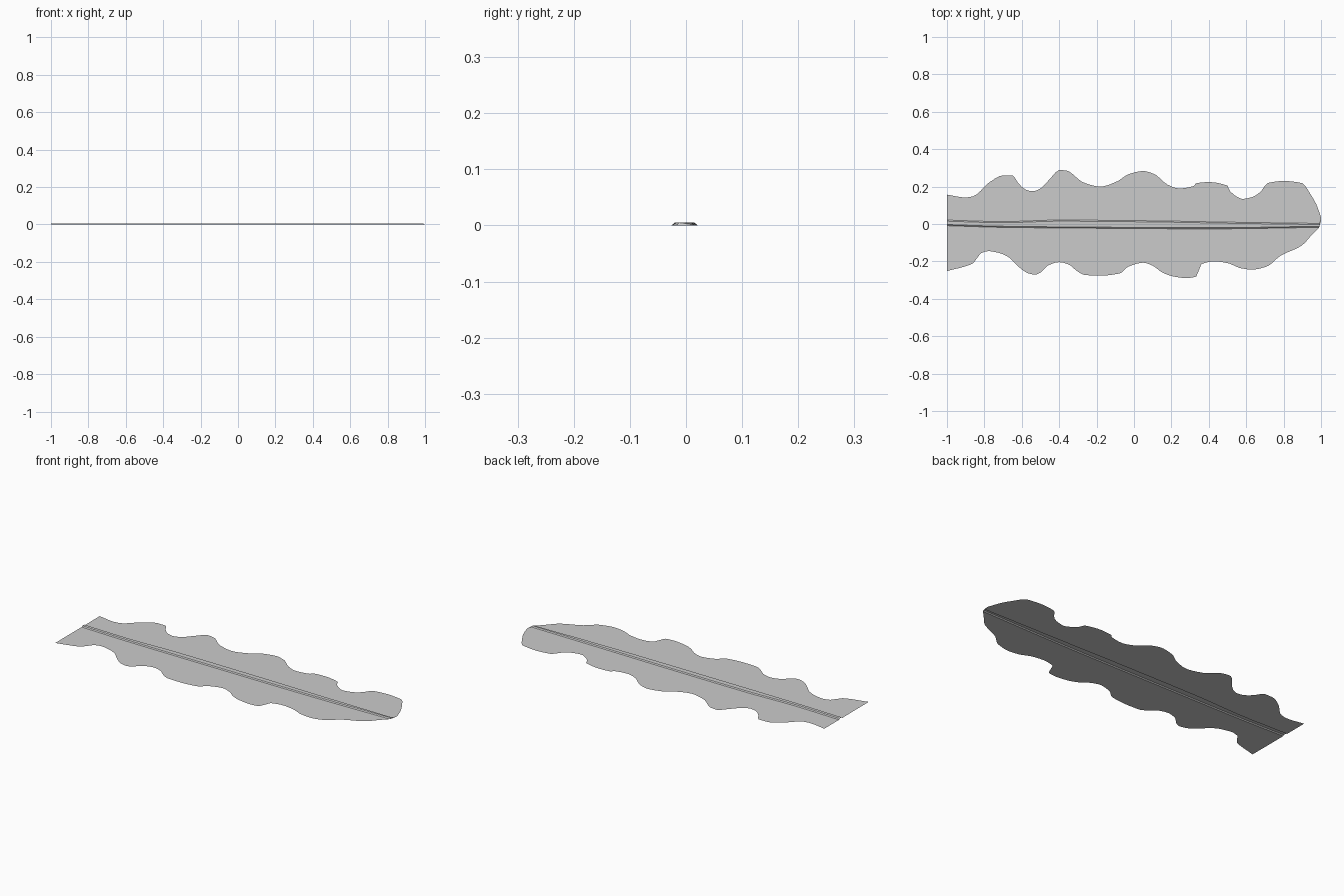
import bpy, bmesh

if "Cube" in bpy.data.objects:
    bpy.data.objects.remove(bpy.data.objects["Cube"])

# Wavy leaf margins and midrib edges as (x, y) profiles along the blade
UPPER = [(-1, .157), (-.9, .142), (-.86, .148), (-.77, .225), (-.7, .26), (-.65, .26),
         (-.62, .22), (-.58, .184), (-.54, .175), (-.5, .19), (-.44, .252), (-.4, .289),
         (-.36, .285), (-.27, .222), (-.18, .2), (-.09, .228), (-.03, .266), (.05, .283),
         (.11, .266), (.18, .21), (.24, .19), (.32, .203), (.333, .218), (.4, .224),
         (.5, .205), (.512, .178), (.55, .146), (.58, .134), (.64, .147), (.68, .176),
         (.715, .219), (.8, .23), (.9, .218), (.94, .165), (.975, .105), (.99, .065), (1, .035)]
LOWER = [(-1, -.252), (-.86, -.21), (-.82, -.157), (-.78, -.145), (-.72, -.155),
         (-.67, -.178), (-.62, -.226), (-.57, -.262), (-.53, -.271), (-.5, -.26),
         (-.46, -.222), (-.4, -.204), (-.35, -.216), (-.3, -.255), (-.26, -.273),
         (-.18, -.276), (-.075, -.264), (-.03, -.228), (.05, -.207), (.1, -.223),
         (.15, -.258), (.2, -.278), (.28, -.289), (.33, -.282), (.36, -.215),
         (.43, -.2), (.5, -.209), (.57, -.236), (.63, -.244), (.715, -.225),
         (.78, -.172), (.9, -.113), (.94, -.07), (.975, -.033), (.99, -.018), (1, .02)]
RIB_UP = [(-1, .021), (-.7, .013), (-.4, .021), (.1, .017), (.5, .010), (1, .003)]
RIB_LOW = [(-1, -.009), (-.7, -.018), (-.3, -.022), (.4, -.026), (1, -.018)]
RIB_HEIGHT, RIB_SLOPE, RIB_END = .005, .006, .99


def curve(points):
    """Smooth interpolation through the points that never overshoots."""
    n = len(points)
    d = [(points[i + 1][1] - points[i][1]) / (points[i + 1][0] - points[i][0])
         for i in range(n - 1)]
    m = [d[0]] + [2 * a * b / (a + b) if a * b > 0 else 0
                  for a, b in zip(d, d[1:])] + [d[-1]]

    def evaluate(x):
        i = max(j for j in range(n - 1) if points[j][0] <= x)
        (x0, y0), (x1, y1) = points[i], points[i + 1]
        h = x1 - x0
        t = (x - x0) / h
        return (y0 * (1 + 2 * t) * (1 - t) ** 2 + m[i] * h * t * (1 - t) ** 2
                + y1 * t * t * (3 - 2 * t) + m[i + 1] * h * t * t * (t - 1))
    return evaluate


up, low, rib_up, rib_low = map(curve, (UPPER, LOWER, RIB_UP, RIB_LOW))
stations = sorted({round(-1 + i * .02, 3) for i in range(101)}
                  | {p[0] for p in UPPER + LOWER} | {RIB_END})

# Thin blade with a raised flat-topped midrib folded into the sheet
bm = bmesh.new()
rows = []
for x in stations:
    a, b, ru, rl = up(x), low(x), rib_up(x), rib_low(x)
    z = RIB_HEIGHT if x <= RIB_END else 0
    section = [(b, 0), (rl, 0), (rl + RIB_SLOPE, z), (ru - RIB_SLOPE, z), (ru, 0), (a, 0)]
    rows.append([bm.verts.new((x, min(max(y, b), a), h)) for y, h in section])
for r, s in zip(rows, rows[1:]):
    for i in range(5):
        bm.faces.new((r[i], s[i], s[i + 1], r[i + 1]))
bmesh.ops.remove_doubles(bm, verts=bm.verts, dist=1e-5)
bmesh.ops.dissolve_degenerate(bm, edges=bm.edges, dist=1e-6)
mesh = bpy.data.meshes.new("leaf_blade")
bm.to_mesh(mesh)
bm.free()
leaf = bpy.data.objects.new("leaf_blade", mesh)
bpy.context.collection.objects.link(leaf)
